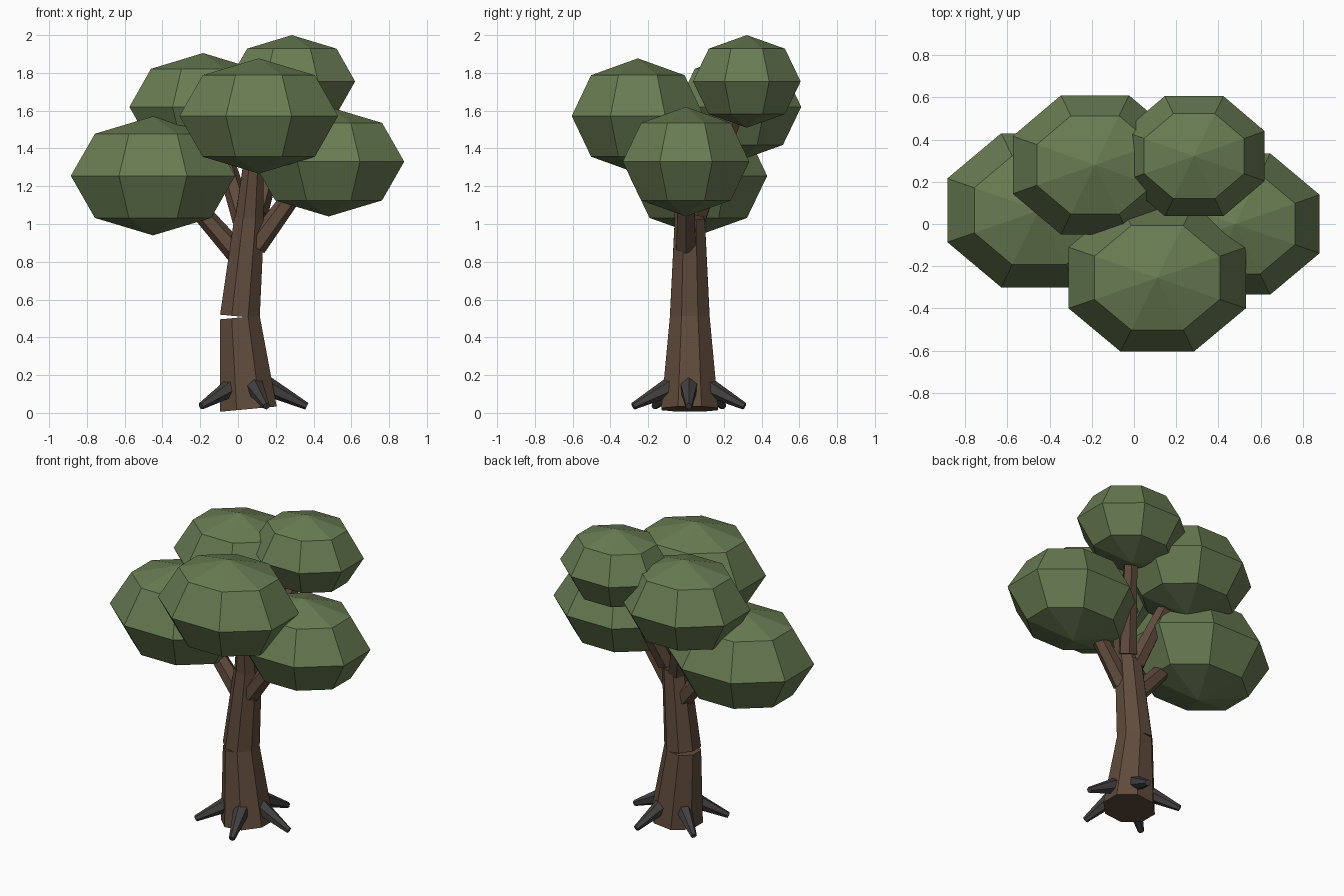
import bpy
import bmesh
from math import cos, sin, pi, radians
from mathutils import Vector, Matrix

cube = bpy.data.objects.get("Cube")
if cube:
    bpy.data.objects.remove(cube, do_unlink=True)


def make_material(name, rgb):
    mat = bpy.data.materials.new(name)
    mat.use_nodes = True
    mat.diffuse_color = (*rgb, 1)
    mat.node_tree.nodes["Principled BSDF"].inputs["Base Color"].default_value = (*rgb, 1)
    return mat


leaf_green = make_material("leaf green", (0.14, 0.20, 0.085))
bark_brown = make_material("bark brown", (0.115, 0.07, 0.045))
root_grey = make_material("root grey", (0.055, 0.05, 0.05))


def finish(name, bm, mat):
    mesh = bpy.data.meshes.new(name)
    bm.to_mesh(mesh)
    bm.free()
    mesh.materials.append(mat)
    obj = bpy.data.objects.new(name, mesh)
    bpy.context.collection.objects.link(obj)
    return obj


def limb(name, start, end, r_start, r_end, sides, mat):
    """Tapered, capped prism running from start to end."""
    start, end = Vector(start), Vector(end)
    axis = end - start
    turn = Vector((0, 0, 1)).rotation_difference(axis.normalized()).to_matrix().to_4x4()
    matrix = Matrix.Translation((start + end) / 2) @ turn @ Matrix.Rotation(pi / sides, 4, "Z")
    bm = bmesh.new()
    bmesh.ops.create_cone(bm, cap_ends=True, segments=sides, radius1=r_start,
                          radius2=r_end, depth=axis.length, matrix=matrix)
    return finish(name, bm, mat)


def foliage(name, centre, half_size):
    """Faceted ball with flat sides facing the axes."""
    wide = 1 / cos(pi / 8)
    sx, sy, sz = half_size
    matrix = (Matrix.Translation(centre) @ Matrix.Diagonal((sx * wide, sy * wide, sz, 1))
              @ Matrix.Rotation(pi / 8, 4, "Z"))
    bm = bmesh.new()
    bmesh.ops.create_uvsphere(bm, u_segments=8, v_segments=4, radius=1, matrix=matrix)
    return finish(name, bm, leaf_green)


# Trunk in three leaning sections
limb("trunk_lower", (0.055, 0.02, 0.02), (0.01, 0.02, 0.505), 0.163, 0.114, 8, bark_brown)
limb("trunk_middle", (0.01, 0.02, 0.51), (0.06, 0.02, 1.03), 0.114, 0.086, 8, bark_brown)
limb("trunk_upper", (0.058, 0.02, 1.0), (0.09, -0.04, 1.42), 0.084, 0.05, 8, bark_brown)

# Branches reaching into the foliage
branches = {
    "branch_left": ((0.09, 0.0, 0.88), (0.42, 0.0, 1.33)),
    "branch_right": ((0.0, 0.03, 0.84), (-0.36, 0.06, 1.25)),
    "branch_back_right": ((0.03, 0.05, 1.02), (-0.12, 0.22, 1.5)),
    "branch_back_left": ((0.1, 0.06, 1.06), (0.26, 0.28, 1.62)),
}
for name, (start, end) in branches.items():
    limb(name, start, end, 0.06, 0.042, 6, bark_brown)

# Roots spread evenly round the base
for i in range(5):
    angle = radians(72 * i)
    out = Vector((cos(angle), sin(angle), 0))
    base = Vector((0.055, 0.015, 0))
    limb(f"root_{i + 1}", base + out * 0.1 + Vector((0, 0, 0.14)),
         base + out * 0.31 + Vector((0, 0, 0.035)), 0.052, 0.019, 6, root_grey)

# Foliage clumps
foliage("foliage_right", (-0.45, 0.065, 1.255), (0.435, 0.365, 0.315))
foliage("foliage_left", (0.48, 0.0, 1.33), (0.40, 0.335, 0.29))
foliage("foliage_front", (0.11, -0.255, 1.572), (0.42, 0.35, 0.305))
foliage("foliage_back", (-0.185, 0.28, 1.62), (0.39, 0.33, 0.285))
foliage("foliage_top", (0.285, 0.322, 1.755), (0.335, 0.285, 0.245))
